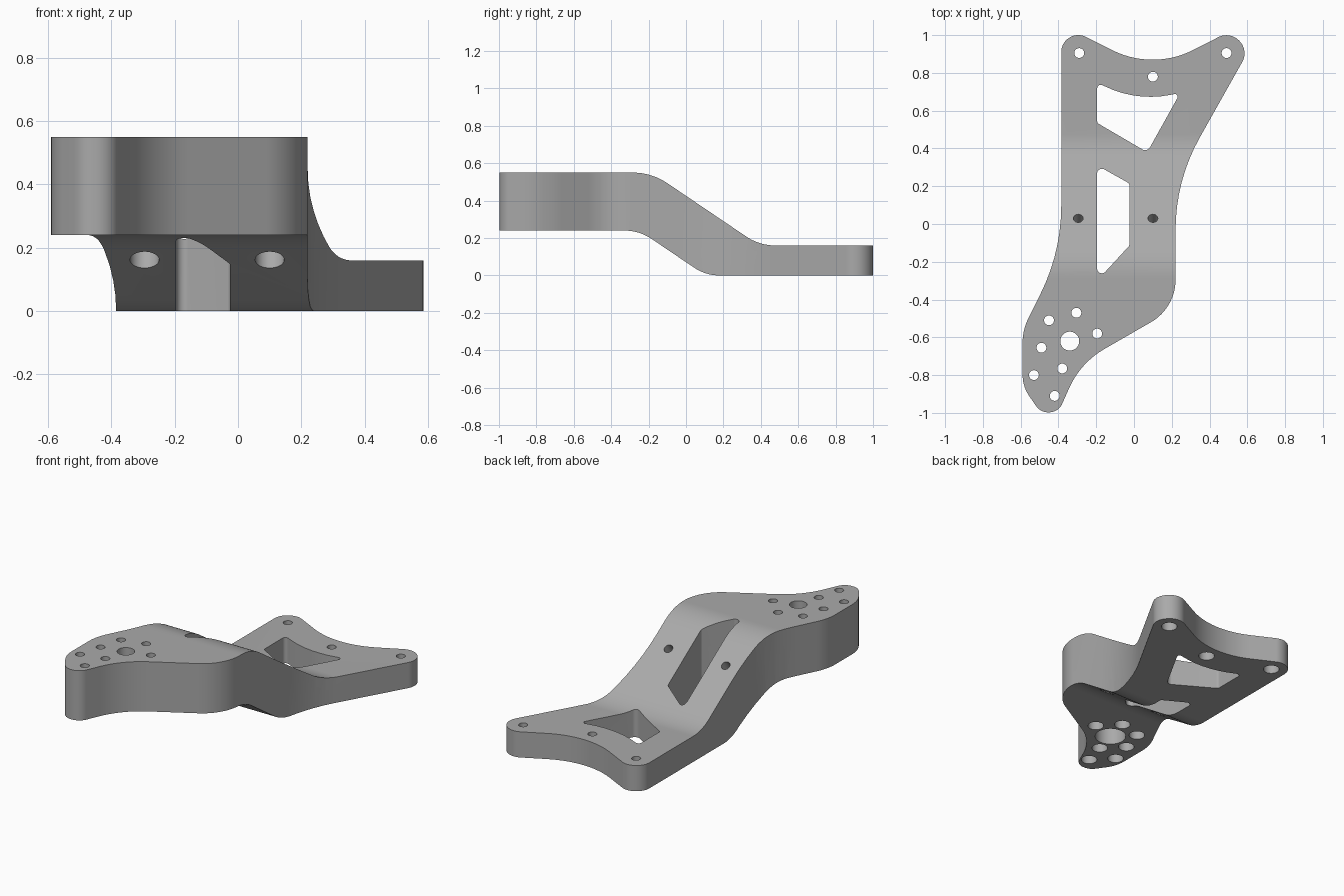
import bpy, bmesh, math
from mathutils import Vector, Matrix

if "Cube" in bpy.data.objects:
    bpy.data.objects.remove(bpy.data.objects["Cube"])


def rounded(corners, step=6):
    """Polygon of (x, y, radius) corners turned into a filleted outline."""
    pts = []
    for i, (x, y, r) in enumerate(corners):
        p = Vector((x, y))
        if r == 0:
            pts.append(p)
            continue
        a = (Vector(corners[i - 1][:2]) - p).normalized()
        b = (Vector(corners[(i + 1) % len(corners)][:2]) - p).normalized()
        half = math.acos(a.dot(b)) / 2
        centre = p + (a + b).normalized() * (r / math.sin(half))
        first = p + a * (r / math.tan(half)) - centre
        start = math.atan2(first.y, first.x)
        turn = math.pi - 2 * half
        if a.x * b.y - a.y * b.x > 0:
            turn = -turn
        n = max(3, math.ceil(math.degrees(abs(turn)) / step))
        for k in range(n + 1):
            t = start + turn * k / n
            pts.append(centre + Vector((math.cos(t), math.sin(t))) * r)
    return pts


def make_object(name, bm):
    bmesh.ops.recalc_face_normals(bm, faces=bm.faces[:])
    mesh = bpy.data.meshes.new(name)
    bm.to_mesh(mesh)
    bm.free()
    ob = bpy.data.objects.new(name, mesh)
    bpy.context.scene.collection.objects.link(ob)
    return ob


def prism(name, loops, place, depth):
    """Closed solids from outlines, placed in space by a function, along depth."""
    bm = bmesh.new()
    for pts in loops:
        near = [bm.verts.new(place(p)) for p in pts]
        far = [bm.verts.new(v.co + Vector(depth)) for v in near]
        bm.faces.new(near)
        bm.faces.new(far[::-1])
        for i in range(len(near)):
            bm.faces.new((near[i], near[i - 1], far[i - 1], far[i]))
    return make_object(name, bm)


def cylinders(name, items):
    """One cutter of many cylinders: (start, end, radius)."""
    bm = bmesh.new()
    for start, end, r in items:
        a, b = Vector(start), Vector(end)
        turn = (b - a).to_track_quat("Z", "Y").to_matrix().to_4x4()
        bmesh.ops.create_cone(bm, cap_ends=True, segments=40, radius1=r, radius2=r,
                              depth=(b - a).length,
                              matrix=Matrix.Translation((a + b) / 2) @ turn)
    return make_object(name, bm)


def cut(ob, cutter, operation="DIFFERENCE"):
    """Apply a boolean, then discard the cutter."""
    cutter.hide_render = True
    mod = ob.modifiers.new("cut", "BOOLEAN")
    mod.operation = operation
    mod.solver = "EXACT"
    mod.object = cutter
    bpy.context.view_layer.update()
    shaped = ob.evaluated_get(bpy.context.evaluated_depsgraph_get())
    mesh = bpy.data.meshes.new_from_object(shaped)
    ob.modifiers.clear()
    ob.data = mesh
    bpy.data.objects.remove(cutter)


# Side profile: raised front plate, slope, thin rear plate
side = rounded([(-1.2, .24, 0), (-.25, .24, .26), (.105, 0, .24), (1.2, 0, 0),
                (1.2, .16, 0), (.393, .16, .28), (-.184, .55, .33), (-1.2, .55, 0)], 3)
bracket = prism("bracket", [side], lambda p: (-.8, p.x, p.y), (1.6, 0, 0))

# Plan outline with rounded lobes and sweeping flanks
plan = rounded([(-.385, -.15, 1.05), (-.59, -.56, .3), (-.59, -.86, .2), (-.495, -.997, .075),
                (-.40, -.997, .075), (-.284, -.735, .45), (.22, -.445, .26), (.22, .23, 1.0),
                (.607, .918, .094), (.509, 1.021, .094), (.1, .812, .475),
                (-.299, 1.013, .089), (-.385, .96, .089)], 4)
cut(bracket, prism("outline_cutter", [plan], lambda p: (p.x, p.y, -.2), (0, 0, 1)), "INTERSECT")

# Two windows through the slope and the rear plate
rear_window = rounded([(-.195, .749, .02), (-.195, .535, .02), (.07, .38, .03),
                       (.245, .694, .015), (.01, .647, .55)])
slope_window = rounded([(-.195, .31, .025), (-.195, -.30, .025), (-.025, -.115, .015),
                        (-.025, .215, .015)])
cut(bracket, prism("window_cutter", [rear_window, slope_window],
                   lambda p: (p.x, p.y, -.2), (0, 0, 1)))

# Bolt holes, each with a wider bore from below
shafts, bores = [], []


def bolt(x, y, bottom, depth, r=.026, wide=.046):
    shafts.append(((x, y, -.2), (x, y, .8), r))
    bores.append(((x, y, bottom - .1), (x, y, bottom + depth), wide))


for x, y in [(-.29, .905), (.49, .905), (.1, .78)]:
    bolt(x, y, 0, .08)
for x, y in [(-.45, -.51), (-.305, -.47), (-.195, -.58), (-.49, -.655),
             (-.38, -.765), (-.53, -.80), (-.42, -.91)]:
    bolt(x, y, .24, .2)
bolt(-.34, -.62, .24, .2, .05, .09)

# Holes square to the slope
normal = Vector((0, .56, .828))
for x in (-.295, .1):
    top = Vector((x, .03, .405))
    shafts.append((top - normal * .5, top + normal * .2, .026))
    bores.append((top - normal * .5, top - normal * .1, .046))

cut(bracket, cylinders("shaft_cutter", shafts))
cut(bracket, cylinders("bore_cutter", bores))

# Plain grey finish
grey = bpy.data.materials.new("grey")
grey.use_nodes = True
colour = (.4, .4, .4, 1)
grey.diffuse_color = colour
grey.node_tree.nodes["Principled BSDF"].inputs["Base Color"].default_value = colour
bracket.data.materials.clear()
bracket.data.materials.append(grey)

# Smooth curves, sharp edges
bpy.ops.object.select_all(action="DESELECT")
bracket.select_set(True)
bpy.context.view_layer.objects.active = bracket
bpy.ops.object.shade_smooth_by_angle(angle=math.radians(30))
